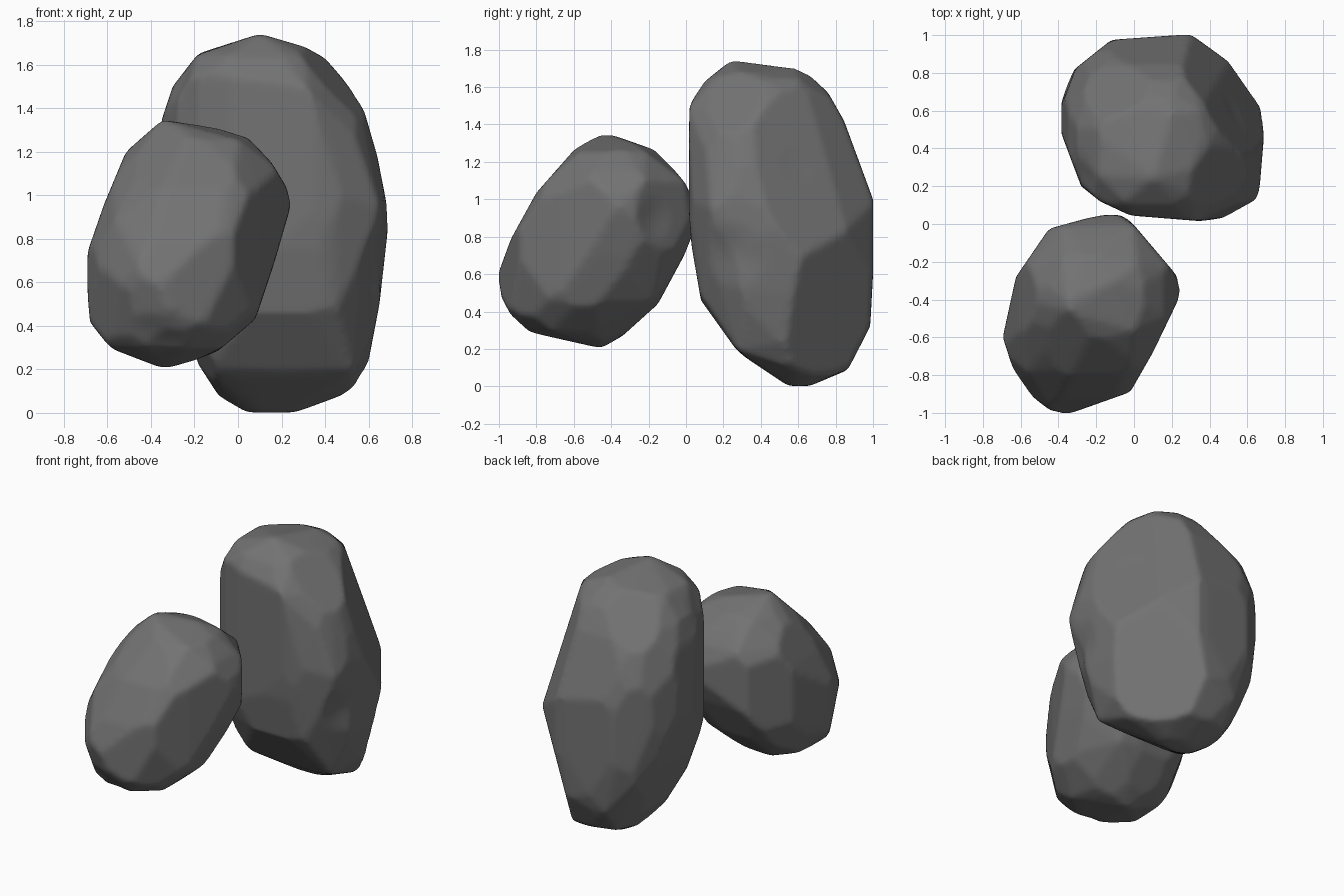
import bpy, bmesh, math, random
from mathutils import Vector

if "Cube" in bpy.data.objects:
    bpy.data.objects.remove(bpy.data.objects["Cube"])

stone = bpy.data.materials.new("dark_stone")
stone.diffuse_color = (0.17, 0.17, 0.17, 1)
stone.use_nodes = True
stone.node_tree.nodes["Principled BSDF"].inputs["Base Color"].default_value = stone.diffuse_color


def span(outline, z):
    """Horizontal extent of a convex (h, z) outline at height z."""
    hits = []
    for (h0, z0), (h1, z1) in zip(outline, outline[1:] + outline[:1]):
        if z0 != z1 and min(z0, z1) <= z <= max(z0, z1):
            hits.append(h0 + (h1 - h0) * (z - z0) / (z1 - z0))
    return min(hits), max(hits)


def hull(bm):
    """Replace the mesh with the convex hull of its vertices."""
    pts = [v.co.copy() for v in bm.verts]
    bm.clear()
    for p in pts:
        bm.verts.new(p)
    bmesh.ops.convex_hull(bm, input=bm.verts[:])
    loose = [v for v in bm.verts if not v.link_faces]
    bmesh.ops.delete(bm, geom=loose, context='VERTS')
    bmesh.ops.remove_doubles(bm, verts=bm.verts[:], dist=0.002)


def slice_off(bm, co, no):
    bmesh.ops.bisect_plane(bm, geom=bm.verts[:] + bm.edges[:] + bm.faces[:],
                           plane_co=co, plane_no=no.normalized(), clear_outer=True)
    hull(bm)


def clip(bm, outline, a, b):
    """Chisel the rock with every edge of an outline drawn in axes a, b."""
    ca = sum(p[0] for p in outline) / len(outline)
    cb = sum(p[1] for p in outline) / len(outline)
    for p, q in zip(outline, outline[1:] + outline[:1]):
        no, co = Vector((0, 0, 0)), Vector((0, 0, 0))
        no[a], no[b] = q[1] - p[1], p[0] - q[0]
        if no[a] * (ca - p[0]) + no[b] * (cb - p[1]) > 0:
            no.negate()
        co[a], co[b] = p
        slice_off(bm, co, no)


# oblique frames for the large facets: right vector and up vector
def frame(rx, ry, elev):
    e = math.radians(elev)
    return (Vector((rx, ry, 0)),
            Vector((-ry * math.sin(e), rx * math.sin(e), math.cos(e))))


FRAMES = {"FR": frame(.82, .57, 25), "BL": frame(-.82, -.57, 25),
          "BR": frame(-.77, .64, -22)}


def facet(bm, view, r, u, depth):
    """Take a flat facet of the given depth off one side."""
    right, up = FRAMES[view]
    no = (right * r + up * u).normalized()
    reach = max(v.co.dot(no) for v in bm.verts)
    slice_off(bm, no * (reach - depth), no)


def rock(name, front, side, top, levels, sides, power, swell, corners, facets, dents, seed):
    rnd = random.Random(seed)
    zs = [p[1] for p in front]
    lo = max(min(zs), min(p[1] for p in side)) + 0.002
    hi = min(max(zs), max(p[1] for p in side)) - 0.002
    bm = bmesh.new()
    # staggered rings fitted to the front and side outlines
    for i in range(levels):
        t = 0.5 - 0.5 * math.cos(math.pi * i / (levels - 1))
        t = 0.7 * t + 0.3 * i / (levels - 1)
        z = lo + (hi - lo) * t
        x0, x1 = span(front, z)
        y0, y1 = span(side, z)
        for k in range(sides):
            a = 2 * math.pi * (k + 0.5 * (i % 2) + rnd.uniform(-0.2, 0.2)) / sides
            c, s = math.cos(a), math.sin(a)
            r = swell / (abs(c) ** power + abs(s) ** power) ** (1 / power)
            bm.verts.new(((x0 + x1) / 2 + r * c * (x1 - x0) / 2,
                          (y0 + y1) / 2 + r * s * (y1 - y0) / 2, z))
    for p in corners:
        bm.verts.new(p)
    hull(bm)
    clip(bm, front, 0, 2)
    clip(bm, side, 1, 2)
    clip(bm, top, 0, 1)
    for f in facets:
        facet(bm, *f)
    bmesh.ops.recalc_face_normals(bm, faces=bm.faces[:])
    me = bpy.data.meshes.new(name)
    bm.to_mesh(me)
    bm.free()
    me.materials.append(stone)
    ob = bpy.data.objects.new(name, me)
    bpy.context.collection.objects.link(ob)
    bpy.context.view_layer.objects.active = ob
    ob.select_set(True)
    # weathered edges
    m = ob.modifiers.new("remesh", 'REMESH')
    m.mode, m.voxel_size = 'VOXEL', 0.02
    s = ob.modifiers.new("soften", 'SMOOTH')
    s.factor, s.iterations = 0.5, 4
    for mod in ("remesh", "soften"):
        bpy.ops.object.modifier_apply(modifier=mod)
    # shallow chipped hollows
    mid = sum((v.co for v in me.vertices), Vector()) / len(me.vertices)
    for x, y, z, rad, depth in dents:
        c = Vector((x, y, z))
        inward = (mid - c).normalized()
        for v in me.vertices:
            d = (v.co - c).length / rad
            if d < 1:
                v.co += inward * depth * (1 - d * d) ** 2
    bpy.ops.object.shade_smooth()
    ob.select_set(False)


# tall boulder at the back
rock("tall_boulder",
     [(-.385, 1.1), (-.35, 1.35), (-.3, 1.5), (-.2, 1.63), (-.14, 1.69), (.1, 1.742),
      (.25, 1.715), (.4, 1.63), (.565, 1.44), (.64, 1.18), (.695, .9), (.65, .5), (.585, .16),
      (.45, .06), (.25, 0), (.05, 0), (-.07, .05), (-.18, .22), (-.3, .55), (-.385, .9)],
     [(.015, 1.5), (.01, 1.0), (.03, .75), (.08, .46), (.28, .18), (.55, 0), (.65, 0),
      (.84, .04), (.985, .32), (1.0, .6), (1.0, 1.0), (.845, 1.42), (.76, 1.57), (.62, 1.7),
      (.35, 1.735), (.24, 1.742), (.1, 1.63)],
     [(-.385, .48), (-.385, .68), (-.34, .8), (-.12, .975), (.3, 1.005), (.61, .78), (.695, .55),
      (.66, .13), (.53, .04), (.35, .015), (-.02, .045), (-.18, .12), (-.28, .2)],
     10, 9, 2.5, 1.08,
     [(-.14, .27, .2), (.53, .28, .19), (.2, .58, 1.7), (.35, .3, 1.67),
      (-.28, .2, 1.0), (.65, .13, .95)],
     [("FR", .94, .34, .12), ("FR", .967, -.256, .1), ("BL", -.953, .304, .08),
      ("BL", -.967, -.255, .1), ("BL", .845, -.535, .03), ("BR", -.73, .683, .05),
      ("BR", .695, .719, .05)],
     [(.66, .66, 1.22, .2, .02), (.66, .25, .7, .2, .025), (-.33, .25, 1.5, .18, .015)], 4)

# smaller leaning boulder in front
rock("small_boulder",
     [(-.695, .73), (-.695, .58), (-.675, .36), (-.45, .215), (-.33, .205), (-.15, .235),
      (.08, .43), (.17, .7), (.245, .96), (.245, 1.0), (.155, 1.15), (.04, 1.27),
      (-.1, 1.325), (-.35, 1.345), (-.515, 1.2), (-.615, .96)],
     [(-1.005, .6), (-.99, .48), (-.935, .38), (-.82, .275), (-.46, .205), (-.4, .215),
      (-.15, .44), (-.01, .7), (.05, .85), (.045, 1.03), (-.07, 1.165), (-.2, 1.295),
      (-.4, 1.345), (-.47, 1.345), (-.58, 1.285), (-.8, 1.035), (-.935, .79)],
     [(-.42, -1.005), (-.33, -1.0), (-.02, -.89), (.1, -.68), (.235, -.4), (.25, -.3),
      (.0, -.005), (-.07, .065), (-.25, .03), (-.45, -.025), (-.625, -.28), (-.695, -.6),
      (-.61, -.86)],
     8, 8, 2.3, 1.09,
     [(-.1, -.3, 1.31), (-.4, -.98, .57), (-.2, -.45, .24)],
     [("FR", -.942, -.336, .055), ("BL", .637, .771, .03), ("BL", .98, -.193, .03),
      ("BR", -.971, -.239, .055), ("BR", .928, -.371, .045)],
     [(-.38, -.88, .34, .16, .015), (.2, -.12, .9, .16, .02)], 7)
